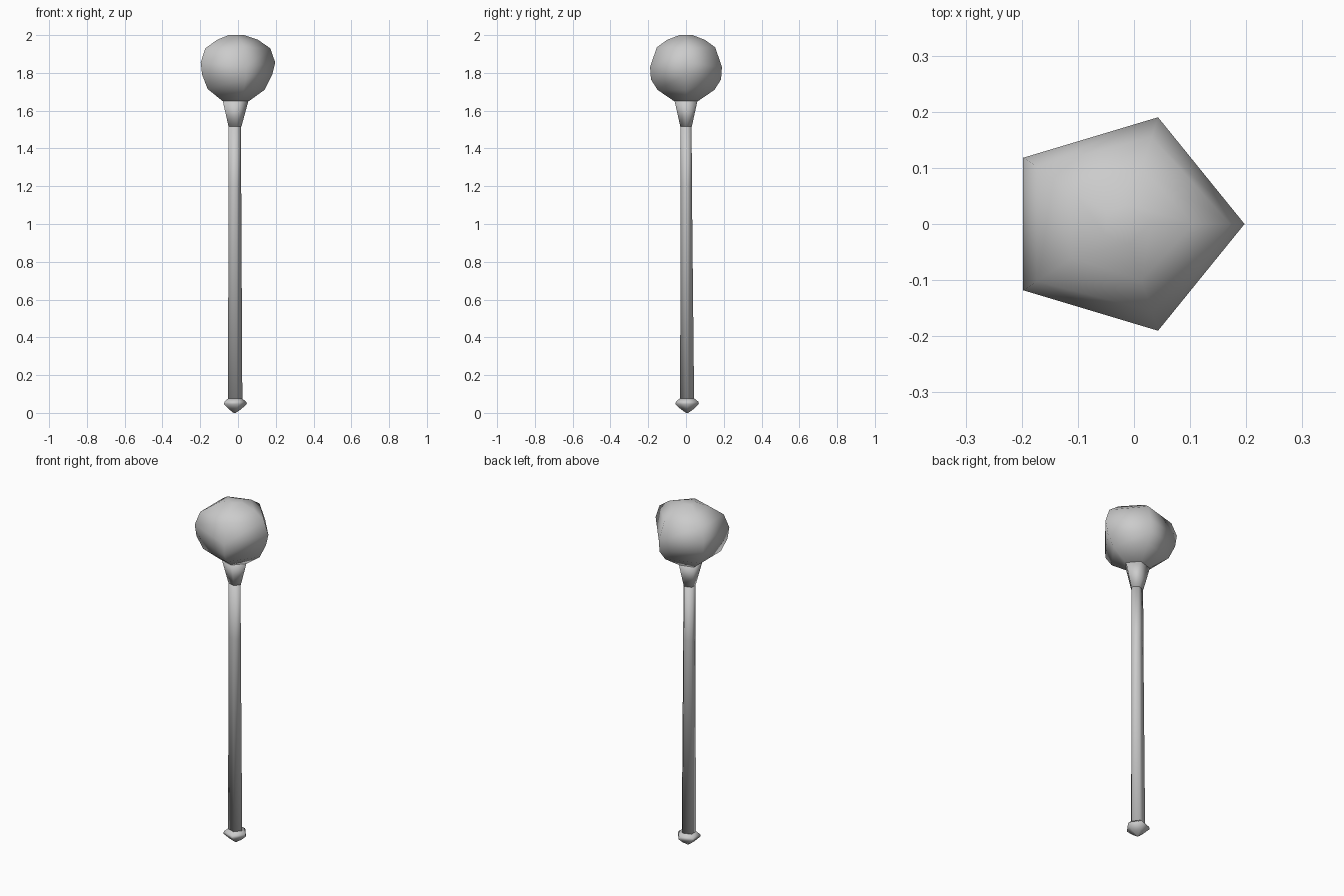
import bpy
import bmesh
from math import cos, sin, radians
from mathutils import Vector

cube = bpy.data.objects.get("Cube")
if cube:
    bpy.data.objects.remove(cube, do_unlink=True)

GREY = (0.6, 0.6, 0.6, 1.0)
grey = bpy.data.materials.new("plain grey")
grey.use_nodes = True
grey.diffuse_color = GREY
grey.node_tree.nodes["Principled BSDF"].inputs["Base Color"].default_value = GREY

AXIS_X = -0.019
FRONT, SIDE, BACK = 0, 72, 146.5      # spoke directions of the five-sided section
SPOKES = [FRONT, SIDE, BACK, -BACK, -SIDE]


def spoke_point(angle, radius, height, squash=1.0, shift=0.0):
    a = radians(angle)
    return Vector((AXIS_X + radius * cos(a), shift + radius * sin(a) * squash, height))


def five_sided_ring(radius, height, squash=1.0):
    # the shaft leans very slightly towards the back at its foot
    shift = max(0.0, 0.006 * (1 - height / 1.6))
    return [spoke_point(a, radius, height, squash, shift) for a in SPOKES]


def loft(name, rings, cap_bottom=True, cap_top=True):
    """Skin a stack of five-point rings into one smooth-shaded part."""
    bm = bmesh.new()
    stack = [[bm.verts.new(p) for p in ring] for ring in rings]
    for low, high in zip(stack, stack[1:]):
        for i in range(len(low)):
            j = (i + 1) % len(low)
            bm.faces.new((low[i], low[j], high[j], high[i]))
    if cap_bottom:
        bm.faces.new(stack[0][::-1])
    if cap_top:
        bm.faces.new(stack[-1])
    bmesh.ops.recalc_face_normals(bm, faces=bm.faces[:])
    for face in bm.faces:
        face.smooth = True
    mesh = bpy.data.meshes.new(name)
    bm.to_mesh(mesh)
    bm.free()
    mesh.materials.append(grey)
    part = bpy.data.objects.new(name, mesh)
    bpy.context.collection.objects.link(part)
    return part


# Rounded head: a (radius, height) profile for each kind of spoke
profiles = {
    FRONT: [(.076, 1.65), (.159, 1.71), (.2, 1.79), (.216, 1.855),
            (.19, 1.93), (.125, 1.975), (.05, 2)],
    SIDE: [(.066, 1.65), (.158, 1.71), (.195, 1.765), (.2, 1.83),
           (.163, 1.935), (.105, 1.975), (.036, 2)],
    BACK: [(.074, 1.65), (.17, 1.715), (.205, 1.79), (.214, 1.855),
           (.185, 1.93), (.11, 1.975), (.037, 2)],
}
columns = [[spoke_point(a, r, z) for r, z in profiles[abs(a)]] for a in SPOKES]
loft("head", list(zip(*columns)))

# Flared collar under the head
loft("collar", [five_sided_ring(.037, 1.515, .86), five_sided_ring(.075, 1.655, .86)])

# Long tapering shaft
loft("shaft", [five_sided_ring(.042, .065, .93), five_sided_ring(.036, 1.2, .87),
               five_sided_ring(.036, 1.52, .86)])

# Small knob at the foot
knob = [(.006, 0), (.036, .02), (.066, .047), (.062, .06), (.042, .075)]
loft("knob", [five_sided_ring(r, z) for r, z in knob])
